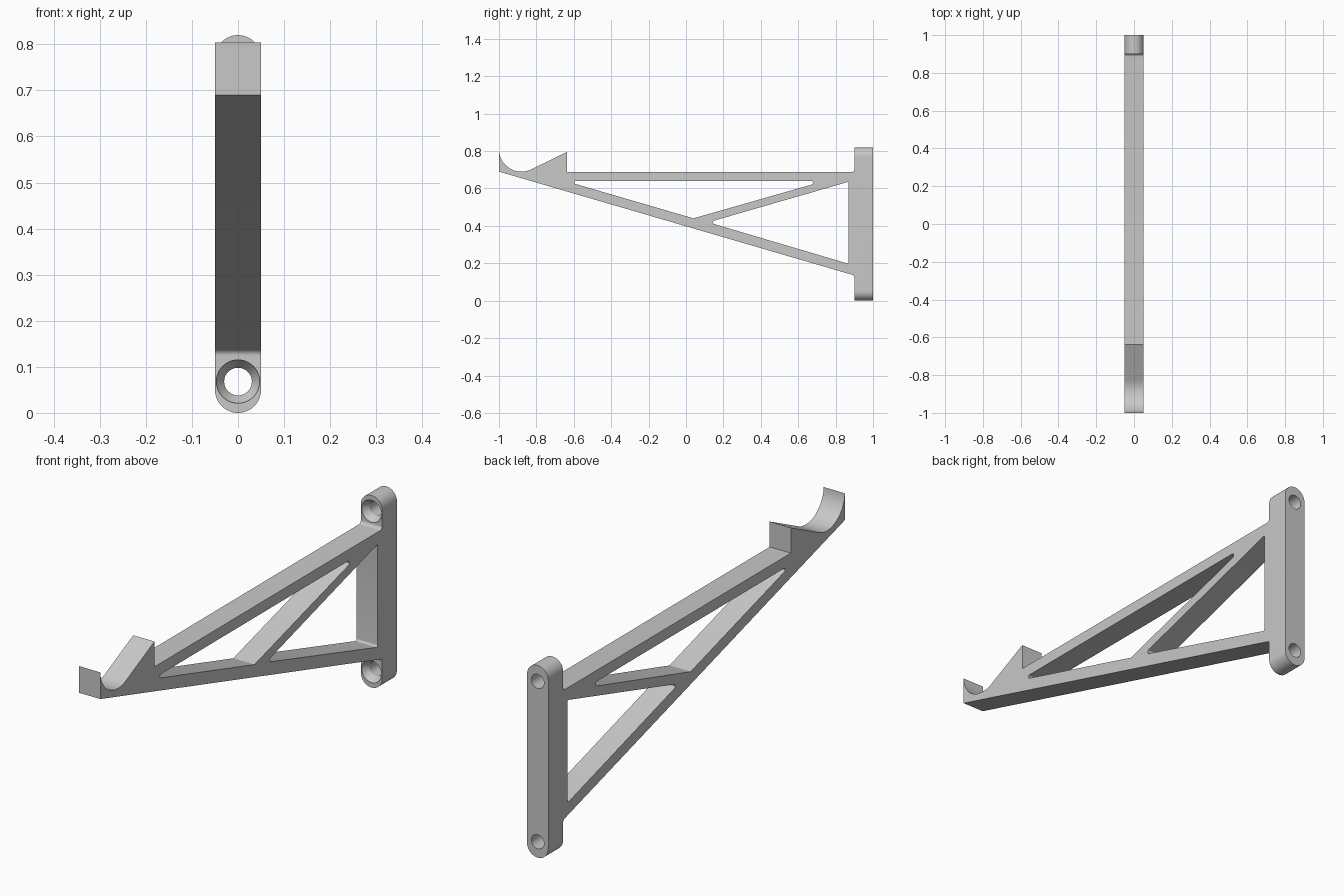
import bpy
import bmesh
from math import sin, cos, radians
from mathutils import Vector

cube = bpy.data.objects.get("Cube")
if cube:
    bpy.data.objects.remove(cube, do_unlink=True)

HALF = 0.05            # half the bracket width
GREY = (0.58, 0.58, 0.58, 1)
grey = bpy.data.materials.new("plain_grey")
grey.use_nodes = True
grey.diffuse_color = GREY
grey.node_tree.nodes["Principled BSDF"].inputs["Base Color"].default_value = GREY


def rounded(corners, steps=8):
    """Turn (a, b, radius) corners into a 2D outline with true fillets."""
    out = []
    for i, (a, b, r) in enumerate(corners):
        p = Vector((a, b))
        if r == 0:
            out.append(p)
            continue
        u = (Vector(corners[i - 1][:2]) - p).normalized()
        v = (Vector(corners[(i + 1) % len(corners)][:2]) - p).normalized()
        half = u.angle(v) / 2
        centre = p + (u + v).normalized() * (r / sin(half))
        reach = r * cos(half) / sin(half)
        start, end = p + u * reach - centre, p + v * reach - centre
        sweep = start.angle(end)
        for k in range(steps + 1):
            t = sweep * k / steps
            out.append(centre + (start * sin(sweep - t) + end * sin(t)) / sin(sweep))
    return out


def arc(ca, cb, r, first, last, steps):
    angles = [radians(first + (last - first) * k / steps) for k in range(steps + 1)]
    return [Vector((ca + r * cos(t), cb + r * sin(t))) for t in angles]


def prism(name, rings, place):
    """Skin a stack of (depth, outline) rings into a closed solid."""
    bm = bmesh.new()
    loops = [[bm.verts.new(place(p, d)) for p in outline] for d, outline in rings]
    bm.faces.new(loops[0])
    bm.faces.new(loops[-1])
    for low, high in zip(loops, loops[1:]):
        for i in range(len(low)):
            bm.faces.new((low[i - 1], low[i], high[i], high[i - 1]))
    bmesh.ops.recalc_face_normals(bm, faces=bm.faces)
    mesh = bpy.data.meshes.new(name)
    bm.to_mesh(mesh)
    bm.free()
    mesh.materials.append(grey)
    obj = bpy.data.objects.new(name, mesh)
    bpy.context.collection.objects.link(obj)
    return obj


def side(p, depth):
    return (depth, p.x, p.y)


def front(p, depth):
    return (p.x, depth, p.y)


def combine(target, tool, operation):
    mod = target.modifiers.new(tool.name, "BOOLEAN")
    mod.operation, mod.solver, mod.object = operation, "EXACT", tool
    bpy.context.view_layer.objects.active = target
    bpy.ops.object.modifier_apply(modifier=mod.name)
    bpy.data.objects.remove(tool, do_unlink=True)


# Arm outline: cradle, top rail, wall end, sloping brace
cradle = [(p.x, p.y, 0) for p in arc(-0.88, 0.81, 0.12, 183, 296, 28)]
outline = rounded([(-1, 0.69, 0)] + cradle + [
    (-0.635, 0.796, 0), (-0.635, 0.688, 0), (0.9, 0.688, 0.014), (0.9, 0.72, 0),
    (0.95, 0.72, 0), (0.95, 0.1, 0), (0.9, 0.1, 0), (0.9, 0.135, 0.014)])
bracket = prism("bracket", [(-HALF, outline), (HALF, outline)], side)

# Wall plate with semicircular ends
stadium = arc(0, 0.77, HALF, 0, 180, 32) + arc(0, 0.05, HALF, 180, 360, 32)
plate = prism("wall_plate", [(0.9, stadium), (1, stadium)], front)
combine(bracket, plate, "UNION")

# Triangular openings either side of the diagonal strut
openings = {
    "upper_opening": [(-0.645, 0.64, 0.008), (0.74, 0.64, 0.01), (0.04, 0.44, 0.005)],
    "lower_opening": [(0.119, 0.419, 0.01), (0.87, 0.636, 0.005), (0.87, 0.197, 0.008)],
}
for name, corners in openings.items():
    ring = rounded(corners)
    combine(bracket, prism(name, [(-0.1, ring), (0.1, ring)], side), "DIFFERENCE")

# Countersunk screw holes
for name, z in (("lower_hole", 0.068), ("upper_hole", 0.752)):
    rings = [(y, arc(0, z, r, 0, 352.5, 47))
             for y, r in ((0.85, 0.047), (0.905, 0.047), (0.93, 0.03), (1.05, 0.03))]
    combine(bracket, prism(name, rings, front), "DIFFERENCE")

bpy.ops.object.select_all(action="DESELECT")
bracket.select_set(True)
bpy.context.view_layer.objects.active = bracket
bpy.ops.object.shade_smooth_by_angle(angle=radians(25))
